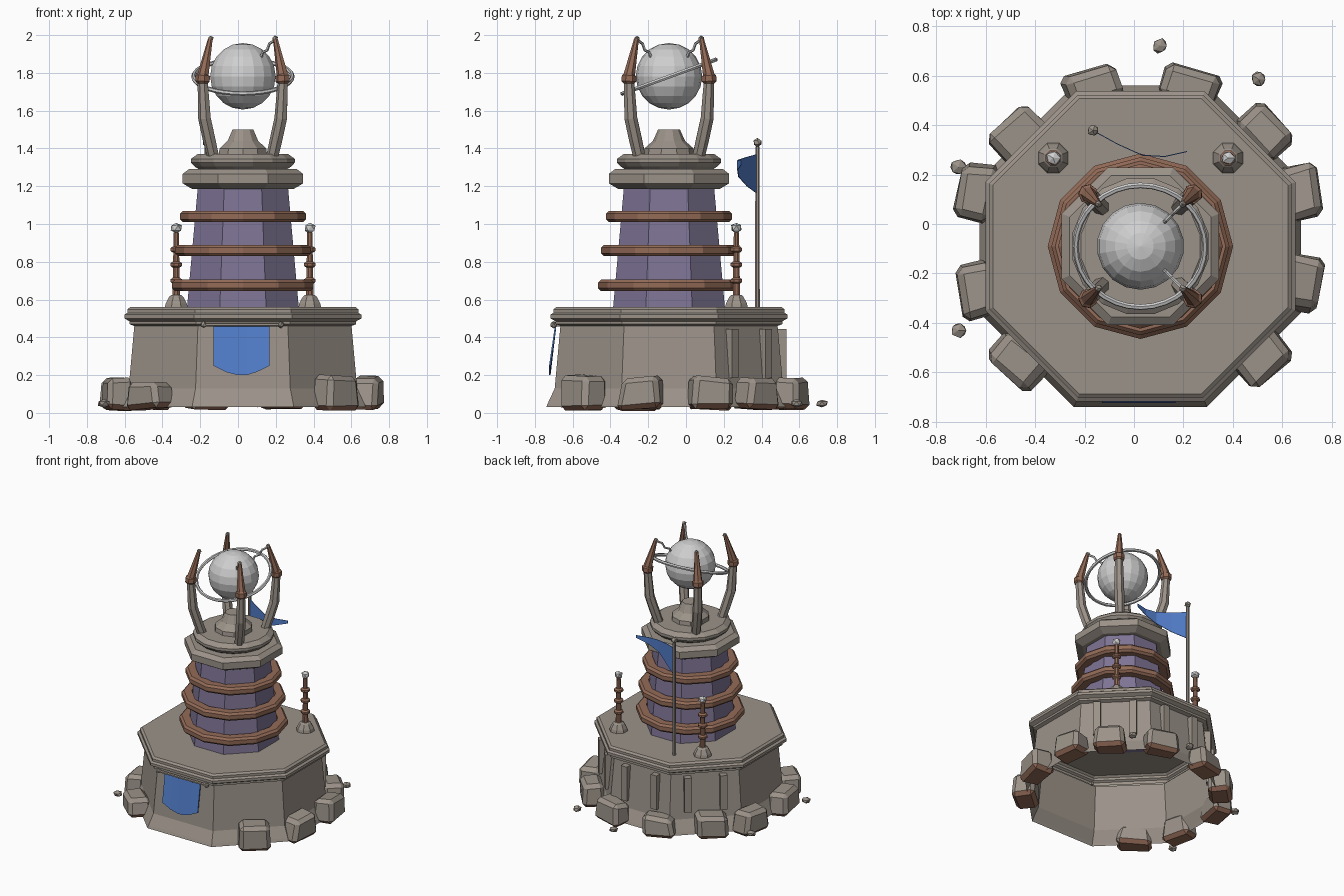
import bpy, bmesh, math, random
from mathutils import Vector, Matrix

if "Cube" in bpy.data.objects:
    bpy.data.objects.remove(bpy.data.objects["Cube"])

random.seed(4)
CX, CY = 0.026, -0.09          # tower axis
C8 = math.cos(math.pi / 8)     # octagon apothem / radius


def material(name, rgb):
    m = bpy.data.materials.new(name)
    m.diffuse_color = (*rgb, 1)
    m.use_nodes = True
    m.node_tree.nodes["Principled BSDF"].inputs["Base Color"].default_value = m.diffuse_color
    return m


STONE = material("stone", (0.33, 0.29, 0.25))
COPPER = material("copper_brown", (0.29, 0.145, 0.095))
PURPLE = material("purple_wall", (0.21, 0.175, 0.30))
SILVER = material("silver", (0.62, 0.62, 0.62))
BLUE = material("blue_cloth", (0.085, 0.21, 0.60))


def finish(name, bm, *mats, fix=True):
    if fix:
        bmesh.ops.recalc_face_normals(bm, faces=bm.faces)
    me = bpy.data.meshes.new(name)
    bm.to_mesh(me)
    bm.free()
    for m in mats:
        me.materials.append(m)
    ob = bpy.data.objects.new(name, me)
    bpy.context.collection.objects.link(ob)
    return ob


def skin(bm, rings, caps=(True, True), closed=False):
    rings = [[bm.verts.new(p) for p in r] for r in rings]
    n = len(rings[0])
    pairs = list(zip(rings, rings[1:])) + ([(rings[-1], rings[0])] if closed else [])
    for a, b in pairs:
        for i in range(n):
            j = (i + 1) % n
            bm.faces.new((a[i], a[j], b[j], b[i]))
    if not closed:
        if caps[0]:
            bm.faces.new(rings[0][::-1])
        if caps[1]:
            bm.faces.new(rings[-1])


def lathe(name, profile, n, mat, at=(CX, CY), turn=0.5, caps=(True, True), closed=False):
    """Revolve (radius, z) points; turn is in fractions of one side."""
    bm = bmesh.new()
    ang = [(i + turn) * 2 * math.pi / n for i in range(n)]
    skin(bm, [[(at[0] + r * math.cos(a), at[1] + r * math.sin(a), z) for a in ang]
              for r, z in profile], caps, closed)
    return finish(name, bm, mat)


def tube(name, path, radii, n, mat):
    bm = bmesh.new()
    pts = [Vector(p) for p in path]
    rings = []
    for i, p in enumerate(pts):
        d = (pts[min(i + 1, len(pts) - 1)] - pts[max(i - 1, 0)]).normalized()
        ref = Vector((0, 1, 0)) if abs(d.y) < 0.8 else Vector((1, 0, 0))
        u = d.cross(ref).normalized()
        v = d.cross(u)
        rings.append([p + radii[i] * (u * math.cos(a) + v * math.sin(a))
                      for a in (k * 2 * math.pi / n for k in range(n))])
    skin(bm, rings)
    return finish(name, bm, mat)


def shard(name, at, size, mat):
    bm = bmesh.new()
    bmesh.ops.create_icosphere(bm, subdivisions=1, radius=1)
    for v in bm.verts:
        v.co = Vector(at) + Vector(v.co[k] * size[k] * random.uniform(0.8, 1.1) for k in range(3))
    return finish(name, bm, mat)


def box(name, at, size, rot, mat):
    bm = bmesh.new()
    bmesh.ops.create_cube(bm, size=1, matrix=Matrix.Translation(at)
                          @ Matrix.Rotation(rot, 4, 'Z') @ Matrix.Diagonal((*size, 1)))
    return finish(name, bm, mat)


# octagonal base, open underneath, with flared foot and moulded ledge
base = [(.65, .03), (.642, .05), (.605, .13), (.575, .46), (.60, .47), (.60, .485), (.627, .50),
        (.627, .52), (.612, .53), (.612, .548), (.597, .56)]
lathe("base", [(a / C8, z) for a, z in base], 8, STONE, caps=(False, True))

# slats on the three rear faces
for deg in (45, 90, 135):
    a = math.radians(deg)
    for s in (-0.125, 0.125):
        d = 0.594
        box("rear_slat", (CX + d * math.cos(a) - s * math.sin(a),
                          CY + d * math.sin(a) + s * math.cos(a), .315), (.055, .05, .26), a, STONE)

# purple tower, copper hoops, stone cap, disc and plinth
lathe("tower_wall", [(.32, .56), (.258, 1.2)], 8, PURPLE)
for r, z in ((.375, .675), (.36, .86), (.333, 1.04)):
    lathe("tower_hoop", [(r - .07, z - .03), (r - .015, z - .03), (r, z - .015), (r, z + .015),
                         (r - .015, z + .03), (r - .07, z + .03)], 12, COPPER, turn=0, closed=True)
lathe("tower_cap", [(.29, 1.185), (.345, 1.215), (.345, 1.265), (.31, 1.29)], 8, STONE)
lathe("upper_disc", [(.23, 1.285), (.262, 1.305), (.28, 1.325), (.28, 1.345), (.245, 1.37)], 16, STONE)
lathe("orb_plinth", [(.135, 1.365), (.13, 1.40), (.085, 1.44), (.058, 1.50)], 10, STONE)

# orb and tilted ring
bm = bmesh.new()
bmesh.ops.create_uvsphere(bm, u_segments=18, v_segments=10, radius=.176,
                          matrix=Matrix.Translation((CX, CY, 1.782)))
finish("orb", bm, SILVER)
bm = bmesh.new()
tilt = Matrix.Translation((CX, CY, 1.78)) @ Matrix.Rotation(math.radians(20), 4, 'X')
skin(bm, [[tilt @ Vector(((.262 + .012 * math.cos(t)) * math.cos(a),
                          (.262 + .012 * math.cos(t)) * math.sin(a), .012 * math.sin(t)))
           for t in (k * math.pi / 3 for k in range(6))]
          for a in (i * math.pi / 16 for i in range(32))], closed=True)
finish("orb_ring", bm, SILVER)

# four claws: stone arm, copper collar and spike, pale tip
for sx in (-1, 1):
    for sy in (-1, 1):
        def q(o, z):
            return (CX + sx * o, CY + sy * o, z)
        tube("claw_arm", [q(.155, 1.35), q(.178, 1.45), q(.202, 1.56), q(.212, 1.76)],
             [.033, .035, .035, .028], 7, STONE)
        tube("claw_spike", [q(.212, 1.745), q(.212, 1.755), q(.211, 1.785), q(.21, 1.79), q(.172, 1.98)],
             [.03, .04, .04, .031, .013], 7, COPPER)
        shard("claw_tip", q(.17, 1.982), (.016, .016, .016), STONE)
        if sx > 0:
            tube("orb_wire", [q(.17, 1.975), q(.14, 1.955), q(.128, 1.92), q(.105, 1.91), q(.095, 1.88)],
                 [.008] * 5, 5, SILVER)

# two lamp posts at the rear corners
for x in (-.327, .38):
    at = (x, .267)
    lathe("post_foot", [(.066, .555), (.06, .58), (.04, .615), (.028, .625)], 8, STONE, at)
    lathe("post_shaft", [(.021, .61), (.015, .955)], 8, COPPER, at)
    for z in (.70, .785, .865):
        lathe("post_collar", [(.02, z - .016), (.033, z - .007), (.033, z + .007), (.02, z + .016)],
              8, COPPER, at)
    shard("post_crystal", (x, .267, .98), (.033, .03, .032), SILVER)

# flag pole with pennant
px, py = -.166, .378
lathe("flag_pole", [(.013, .555), (.011, 1.41)], 7, STONE, (px, py))
shard("flag_finial", (px, py, 1.432), (.026, .026, .024), STONE)
bm = bmesh.new()
rows = [(0, 0, 1.16, 1.37), (.1, -.055, 1.20, 1.355), (.2, -.1, 1.25, 1.34),
        (.29, -.105, 1.285, 1.335), (.38, -.085, 1.315, 1.335)]
skin(bm, [[(px + x, py + y - t, z) for t, z in ((.002, lo), (.002, hi), (-.002, hi), (-.002, lo))]
          for x, y, lo, hi in rows])
finish("pennant", bm, BLUE)

# front banner hanging from a rod
bm = bmesh.new()
cols = [(-.13, .25), (-.06, .215), (.0, .2), (.045, .2), (.10, .217), (.168, .25)]
skin(bm, [[(x, -.69 + d, .462) for d in (-.004, .004)] + [(x, -.721 + d, lo) for d in (.004, -.004)]
          for x, lo in cols])
finish("front_banner", bm, BLUE)
tube("banner_rod", [(-.185, -.7, .467), (.23, -.7, .467)], [.01, .01], 6, STONE)
for x in (-.182, .227):
    shard("rod_knob", (x, -.7, .467), (.019, .019, .019), STONE)
    box("rod_bracket", (x * .95, -.675, .467), (.02, .05, .02), 0, STONE)

# boulders around the foot: x, y, angle, height; undersides are earthy
rocks = [(-.165, .55, 20, .15), (.225, .555, -20, .16), (-.475, .365, 45, .17), (.525, .37, -45, .16),
         (-.635, .125, 80, .16), (.675, .13, -80, .17), (-.635, -.265, -78, .16), (.68, -.235, 80, .17),
         (-.465, -.555, -42, .135), (.52, -.545, 42, .18)]
for x, y, deg, h in rocks:
    bm = bmesh.new()
    bmesh.ops.create_cube(bm, size=1)
    for v in bm.verts:
        k = .88 if v.co.z > 0 else 1
        v.co = Vector((v.co.x * .235 * k, v.co.y * .16 * k, v.co.z * h))
        v.co += Vector(random.uniform(-.012, .012) for _ in range(3))
    bmesh.ops.bevel(bm, geom=bm.edges[:], offset=.026, segments=1, affect='EDGES', profile=.5)
    bm.transform(Matrix.Translation((x, y, .02 + h / 2)) @ Matrix.Rotation(math.radians(deg), 4, 'Z'))
    bm.normal_update()
    for f in bm.faces:
        f.material_index = int(f.normal.z < -.5)
    finish("boulder", bm, STONE, COPPER)

# loose chips lying around
for x, y in ((.105, .72), (.505, .585), (-.71, .23), (-.71, -.43)):
    shard("stone_chip", (x, y, .05), (.036, .034, .024), STONE)
